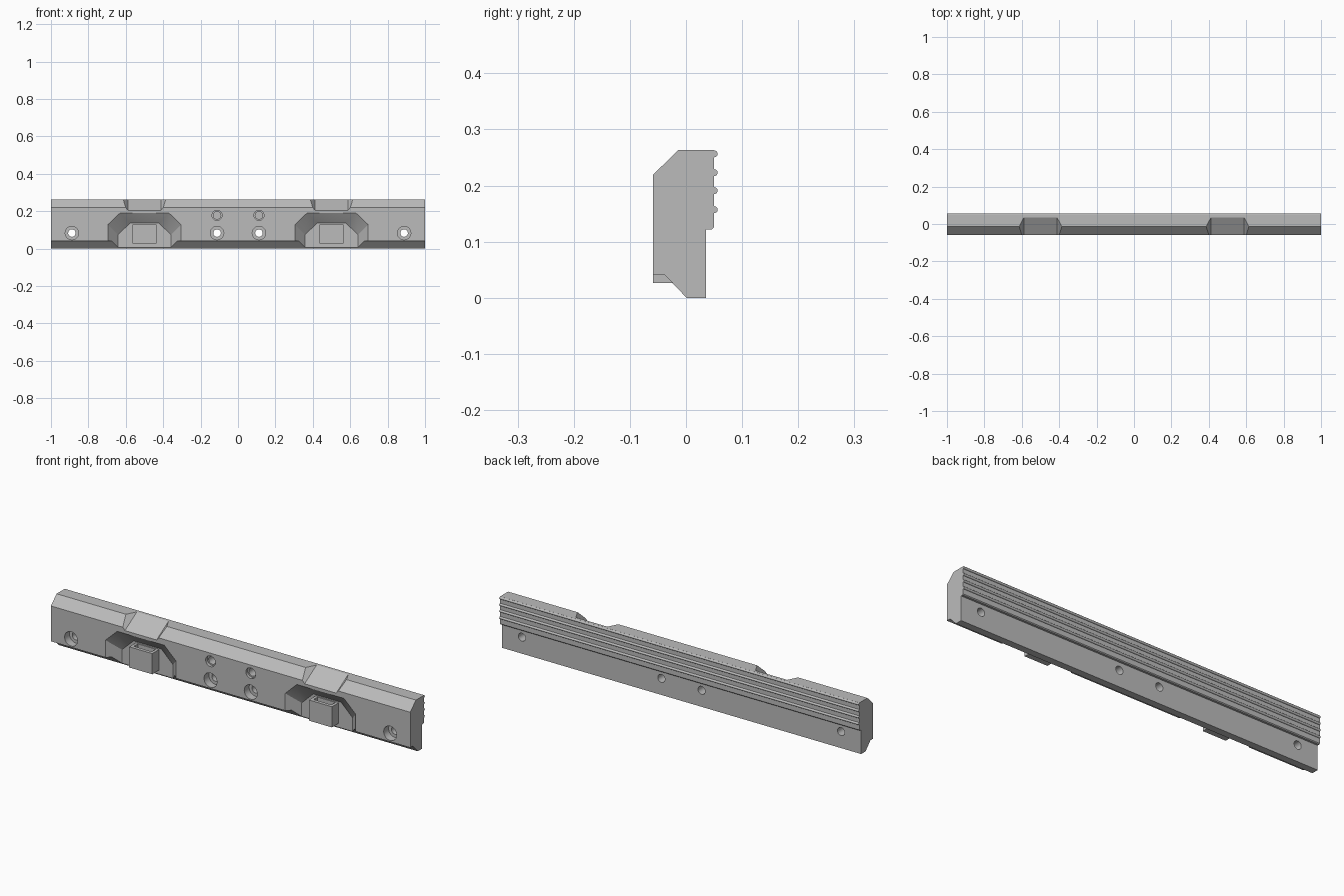
import bpy, bmesh, math
from mathutils import Matrix

cube = bpy.data.objects.get("Cube")
if cube:
    bpy.data.objects.remove(cube)

grey = bpy.data.materials.new("mid_grey")
grey.use_nodes = True
GREY = (0.5, 0.5, 0.5, 1)
grey.diffuse_color = GREY
grey.node_tree.nodes["Principled BSDF"].inputs["Base Color"].default_value = GREY


def finish(name, bm):
    bmesh.ops.recalc_face_normals(bm, faces=bm.faces)
    mesh = bpy.data.meshes.new(name)
    bm.to_mesh(mesh)
    bm.free()
    mesh.materials.append(grey)
    obj = bpy.data.objects.new(name, mesh)
    bpy.context.collection.objects.link(obj)
    return obj


def loft(name, ring_a, ring_b):
    """Closed solid between two matching outlines."""
    bm = bmesh.new()
    a = [bm.verts.new(p) for p in ring_a]
    b = [bm.verts.new(p) for p in ring_b]
    bm.faces.new(a)
    bm.faces.new(b[::-1])
    for i in range(len(a)):
        j = (i + 1) % len(a)
        bm.faces.new((a[i], b[i], b[j], a[j]))
    return finish(name, bm)


def box(name, x, y, z):
    ring = [(x[0], z[0]), (x[1], z[0]), (x[1], z[1]), (x[0], z[1])]
    return loft(name, [(u, y[0], v) for u, v in ring], [(u, y[1], v) for u, v in ring])


def drill(x, z, radius, y0, y1):
    bm = bmesh.new()
    place = Matrix.Translation((x, (y0 + y1) / 2, z)) @ Matrix.Rotation(math.pi / 2, 4, "X")
    bmesh.ops.create_cone(bm, cap_ends=True, segments=32, radius1=radius,
                          radius2=radius, depth=y1 - y0, matrix=place)
    return finish("drill", bm)


def carve(target, cutter):
    """Subtract the cutter, then discard it."""
    cutter.hide_render = True
    mod = target.modifiers.new("cut", "BOOLEAN")
    mod.operation, mod.solver, mod.object = "DIFFERENCE", "EXACT", cutter
    bpy.context.view_layer.objects.active = target
    bpy.ops.object.modifier_apply(modifier=mod.name)
    bpy.data.objects.remove(cutter)


FRONT, FLOOR, BACK, TOP = -0.059, -0.005, 0.05, 0.263

# Bar cross-section with half-round ribs down the back
profile = [(FRONT, 0.041), (FRONT, 0.219), (-0.014, TOP), (BACK, TOP)]
for zc in (0.2565, 0.223, 0.191, 0.157):
    for k in range(9):
        t = math.pi * (0.5 - k / 8)
        profile.append((BACK + 0.0065 * math.cos(t), zc + 0.0062 * math.sin(t)))
profile += [(BACK, 0.126), (0.046, 0.122), (0.036, 0.122),
            (0.036, 0), (0.001, 0), (-0.038, 0.041)]
bar = loft("rail_body", [(-1, y, z) for y, z in profile], [(1, y, z) for y, z in profile])


def pocket_ring(cx, y):
    """Pocket outline, growing at 45 degrees toward the front."""
    g = FLOOR - y
    half, top, shoulder, flat = 0.142 + g, 0.136 + g, 0.074 + g, 0.077 + g
    return [(cx + u, y, v) for u, v in
            ((-half, -0.1), (half, -0.1), (half, shoulder), (flat, top),
             (-flat, top), (-half, shoulder))]


def notch_ring(cx, half, lift):
    """Outline on the sloped floor plane of the top notch."""
    return [(cx + u, y, 0.205 + (y - FRONT) * 0.61 + lift)
            for u, y in ((-half, -0.15), (half, -0.15), (half, 0.15), (-half, 0.15))]


# Pockets and top notches
for cx in (-0.5, 0.5):
    carve(bar, loft("pocket_cutter", pocket_ring(cx, FLOOR), pocket_ring(cx, -0.1)))
    carve(bar, loft("notch_cutter", notch_ring(cx, 0.088, 0), notch_ring(cx, 0.173, 0.1)))

# Counterbored through holes and blind upper holes
for x in (-0.888, -0.112, 0.112, 0.888):
    carve(bar, drill(x, 0.083, 0.036, -0.1, -0.02))
    carve(bar, drill(x, 0.083, 0.02, -0.1, 0.1))
for x in (-0.112, 0.112):
    carve(bar, drill(x, 0.178, 0.027, -0.1, -0.045))
    carve(bar, drill(x, 0.178, 0.02, -0.1, 0.01))

# Slotted clips standing in the pockets
clips = []
for side, cx in (("right", -0.5), ("left", 0.5)):
    clip = box(side + "_clip", (cx - 0.064, cx + 0.064), (FRONT, FLOOR + 0.006), (0.026, 0.13))
    carve(clip, box("slot_cutter", (cx - 0.05, cx + 0.05), (-0.042, FLOOR - 0.006), (0.06, 0.2)))
    # Trim the clip's underside flush with the bar's lower bevel
    trim = [(-0.0245, 0.027), (0.0155, -0.014), (-0.0245, -0.014)]
    carve(clip, loft("bevel_cutter", [(cx - 0.1, y, z) for y, z in trim],
                     [(cx + 0.1, y, z) for y, z in trim]))
    clips.append(clip)

# Smooth rounded surfaces, keep hard edges sharp
bpy.ops.object.select_all(action="DESELECT")
for obj in [bar] + clips:
    obj.select_set(True)
bpy.context.view_layer.objects.active = bar
bpy.ops.object.shade_smooth_by_angle(angle=math.radians(30))
